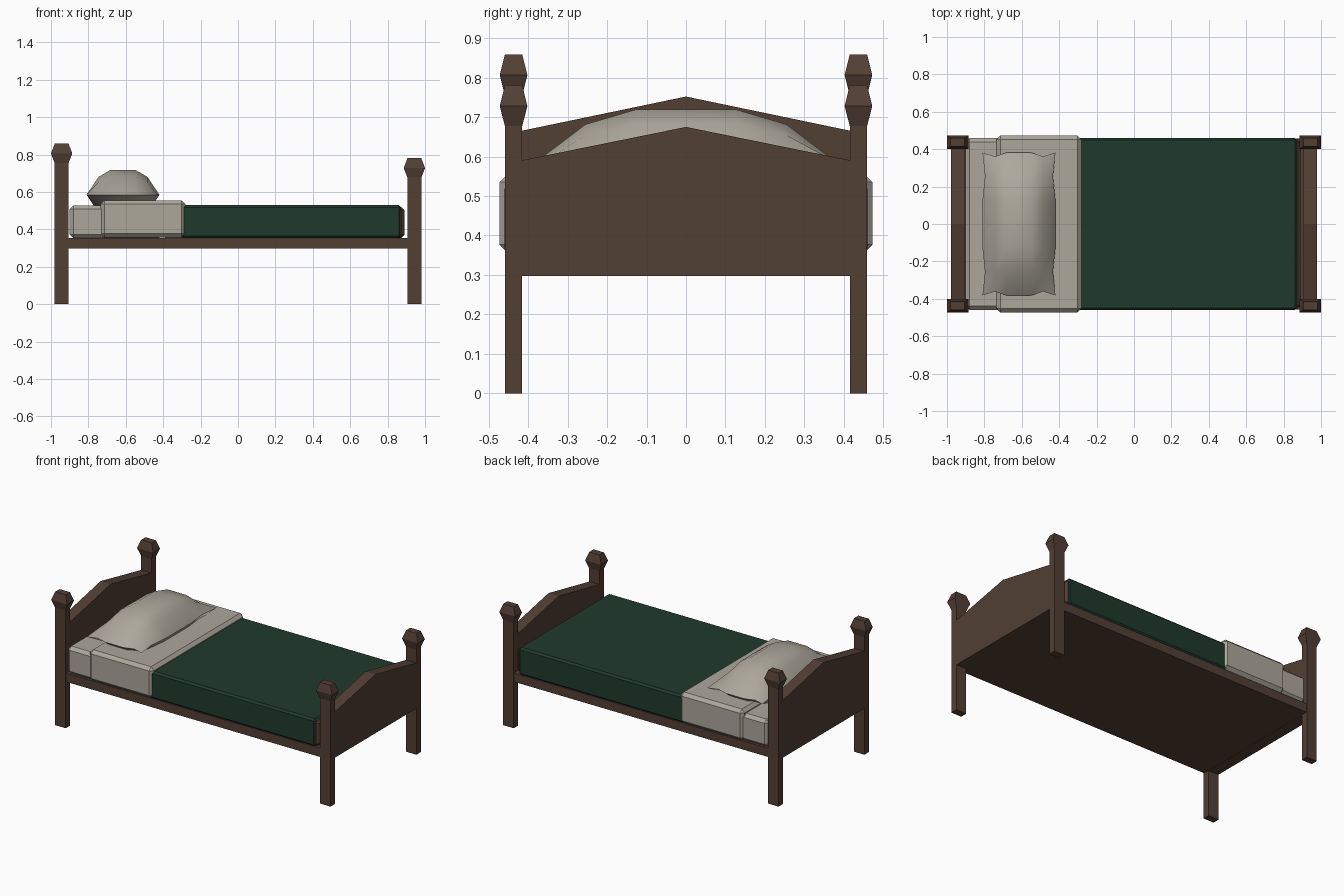
import bpy, bmesh

if "Cube" in bpy.data.objects:
    bpy.data.objects.remove(bpy.data.objects["Cube"])


def material(name, rgb):
    m = bpy.data.materials.new(name)
    m.diffuse_color = (*rgb, 1)
    m.use_nodes = True
    m.node_tree.nodes["Principled BSDF"].inputs["Base Color"].default_value = m.diffuse_color
    return m


WOOD = material("wood", (0.085, 0.05, 0.034))
GREEN = material("green_cloth", (0.014, 0.042, 0.024))
LINEN = material("linen", (0.42, 0.39, 0.33))


def finish(name, bm, mat):
    bmesh.ops.recalc_face_normals(bm, faces=bm.faces)
    me = bpy.data.meshes.new(name)
    bm.to_mesh(me)
    bm.free()
    me.materials.append(mat)
    ob = bpy.data.objects.new(name, me)
    bpy.context.collection.objects.link(ob)
    return ob


def box(name, x, y, z, mat, bevel=0):
    bm = bmesh.new()
    bmesh.ops.create_cube(bm, size=1)
    for v in bm.verts:
        v.co = [r[0] if c < 0 else r[1] for c, r in zip(v.co, (x, y, z))]
    if bevel:
        bmesh.ops.bevel(bm, geom=bm.edges[:], offset=bevel, segments=1,
                        profile=0.5, affect='EDGES')
    return finish(name, bm, mat)


def post(name, x, y, top):
    # stacked rectangular sections: leg, then a flared finial
    sections = [(0, 0.037, 0.022), (top - 0.104, 0.037, 0.022),
                (top - 0.053, 0.057, 0.035), (top, 0.037, 0.022)]
    bm = bmesh.new()
    rings = [[bm.verts.new((x + sx * hx, y + sy * hy, z))
              for sx, sy in ((-1, -1), (1, -1), (1, 1), (-1, 1))]
             for z, hx, hy in sections]
    bm.faces.new(rings[0])
    bm.faces.new(rings[-1])
    for a, b in zip(rings, rings[1:]):
        for i in range(4):
            j = (i + 1) % 4
            bm.faces.new((a[i], a[j], b[j], b[i]))
    finish(name, bm, WOOD)


def gabled_panel(name, x, side, peak):
    profile = [(-0.418, 0.297), (0.418, 0.297), (0.418, side), (0, peak), (-0.418, side)]
    bm = bmesh.new()
    face = bm.faces.new([bm.verts.new((x - 0.036, y, z)) for y, z in profile])
    ext = bmesh.ops.extrude_face_region(bm, geom=[face], use_keep_orig=True)
    for v in ext["geom"]:
        if isinstance(v, bmesh.types.BMVert):
            v.co.x += 0.072
    finish(name, bm, WOOD)


# Wooden frame
for end, x, top in (("head", -0.943, 0.859), ("foot", 0.943, 0.781)):
    for side, y in (("front", -0.437), ("back", 0.437)):
        post(f"{end}_post_{side}", x, y, top)
gabled_panel("headboard", -0.943, 0.665, 0.752)
gabled_panel("footboard", 0.943, 0.59, 0.675)
box("bed_base", (-0.908, 0.908), (-0.456, 0.456), (0.298, 0.354), WOOD)

# Bedding
box("mattress", (-0.3, 0.89), (-0.453, 0.453), (0.354, 0.521), WOOD, 0.018)
box("sheet", (-0.9, -0.4), (-0.459, 0.459), (0.354, 0.529), LINEN, 0.02)
box("blanket", (-0.4, 0.872), (-0.46, 0.46), (0.354, 0.53), GREEN, 0.012)
box("folded_sheet", (-0.735, -0.282), (-0.473, 0.473), (0.357, 0.555), LINEN, 0.02)

# Pillow: two puffed grids sharing a rim with pinched corners
N = 6
puff = [0, 0.72, 1, 1, 1, 0.72, 0]
bm = bmesh.new()
grid = {}
for s in (1, -1):
    for i in range(N + 1):
        for j in range(N + 1):
            u, v = i / 3 - 1, j / 3 - 1
            rim = i in (0, N) or j in (0, N)
            x, y = u * 0.195, v * 0.382
            if j in (0, N) and i in (1, N - 1):
                y *= 0.945
            if i in (0, N) and j in (1, N - 1):
                x *= 0.93
            if rim and s == -1:
                grid[s, i, j] = grid[1, i, j]
            else:
                z = 0.585 + s * 0.134 * puff[i] * puff[j]
                grid[s, i, j] = bm.verts.new((-0.615 + x, y, z))
    for i in range(N):
        for j in range(N):
            bm.faces.new([grid[s, i + a, j + b] for a, b in ((0, 0), (1, 0), (1, 1), (0, 1))])
pillow = finish("pillow", bm, LINEN)
bpy.context.view_layer.objects.active = pillow
pillow.select_set(True)
bpy.ops.object.shade_smooth_by_angle(angle=1.05)
